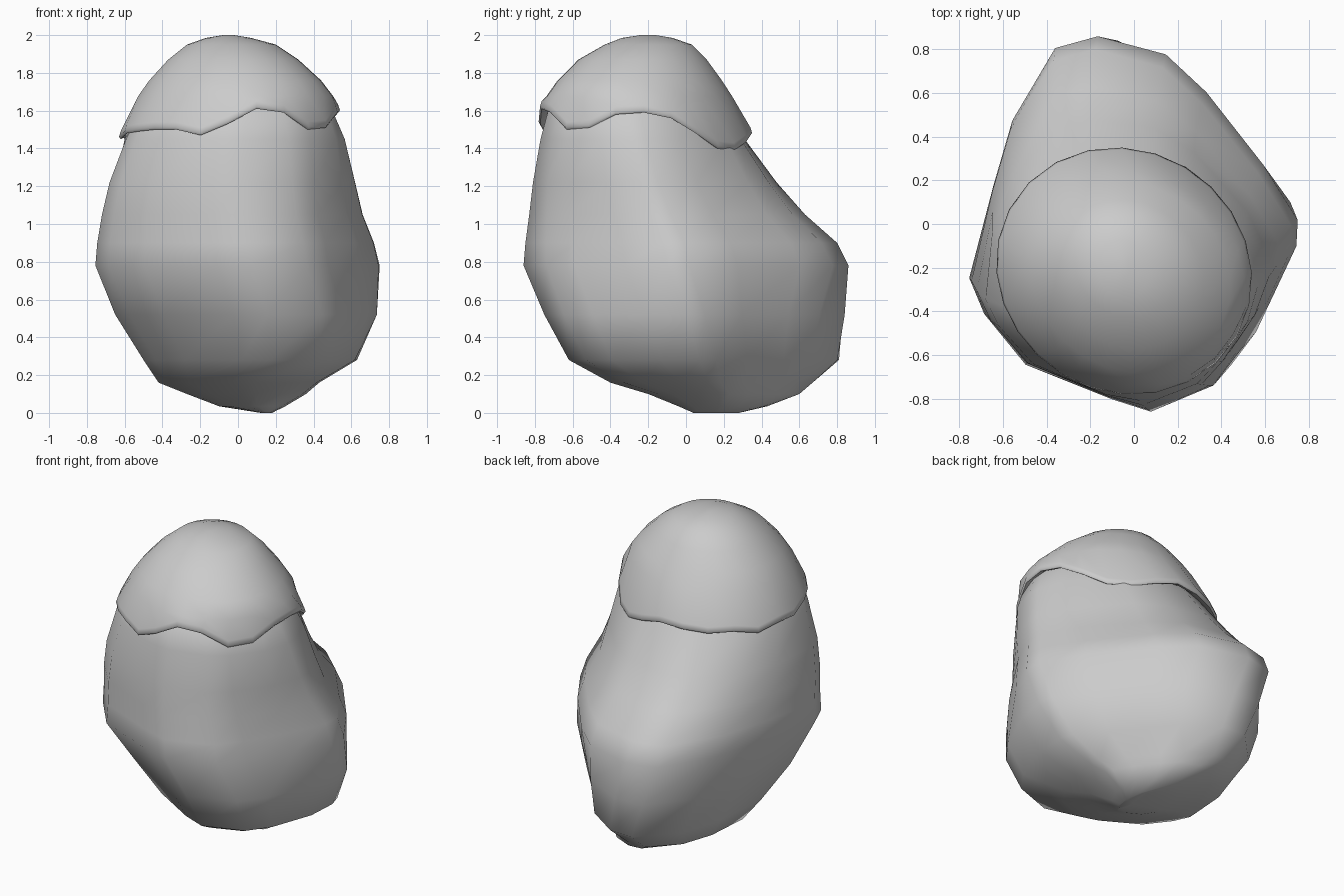
import bpy, bmesh, math

if "Cube" in bpy.data.objects:
    bpy.data.objects.remove(bpy.data.objects["Cube"])

def build(name, rings, angle):
    """Loft closed rings of equal length, cap both ends, shade smooth."""
    bm = bmesh.new()
    loops = [[bm.verts.new(p) for p in r] for r in rings]
    n = len(loops[0])
    for a, b in zip(loops, loops[1:]):
        for i in range(n):
            j = (i + 1) % n
            bm.faces.new((a[i], a[j], b[j], b[i]))
    bm.faces.new(loops[0])
    bm.faces.new(loops[-1])
    bmesh.ops.recalc_face_normals(bm, faces=bm.faces)
    me = bpy.data.meshes.new(name)
    bm.to_mesh(me)
    bm.free()
    ob = bpy.data.objects.new(name, me)
    bpy.context.collection.objects.link(ob)
    bpy.ops.object.select_all(action='DESELECT')
    ob.select_set(True)
    bpy.context.view_layer.objects.active = ob
    bpy.ops.object.shade_smooth_by_angle(angle=math.radians(angle))
    return ob

def fit(shape, x0, x1, y0, y1, skew=0, lean=0):
    """Stretch along the back-left diagonal by skew, swell the front-left
    corner by lean, then fit into the bounds."""
    pts = []
    for u, v in shape:
        a = math.atan2(v, u)
        k = 1 + skew * math.cos(2 * a - math.radians(270)) + lean * math.cos(a - math.radians(225))
        pts.append((u * k, v * k))
    us, vs = zip(*pts)
    a, b, c, d = min(us), max(us), min(vs), max(vs)
    return [(x0 + (u - a) / (b - a) * (x1 - x0), y0 + (v - c) / (d - c) * (y1 - y0))
            for u, v in pts]

# Boulder: irregular plan outline that rounds off towards top and bottom
plan = [(.75, .02), (.6, .28), (.34, .62), (.15, .79), (-.16, .86), (-.35, .80),
        (-.54, .47), (-.63, .18), (-.755, -.25), (-.69, -.42), (-.5, -.66),
        (-.1, -.81), (.08, -.86), (.36, -.73), (.47, -.58), (.63, -.32), (.74, -.1)]
# z, x0, x1, y0, y1, roundness, skew, lean
levels = [(0, .12, .18, .04, .28, .6, 0, 0), (.035, -.1, .25, -.04, .43, .5, .03, .05),
          (.1, -.27, .36, -.2, .6, .4, .08, .1), (.16, -.42, .43, -.4, .67, .4, .11, .14),
          (.28, -.5, .63, -.62, .81, .3, .14, .16), (.52, -.65, .735, -.75, .84, .1, .1, .1),
          (.78, -.755, .75, -.86, .86, 0, .02, 0), (.9, -.745, .72, -.85, .8, .05, .03, 0),
          (1.05, -.72, .66, -.83, .63, .2, .03, 0), (1.22, -.68, .62, -.81, .48, .5, .03, 0),
          (1.45, -.6, .565, -.77, .31, .85, .03, 0), (1.6, -.54, .5, -.73, .21, 1, .03, 0),
          (1.7, -.42, .4, -.6, .12, 1, .03, 0)]
rings = []
for z, x0, x1, y0, y1, t, skew, lean in levels:
    shape = []
    for x, y in plan:
        u, v = x / .755, y / .86
        k = 1 - t + t / math.hypot(u, v)
        shape.append((u * k, v * k))
    rings.append([(x, y, z) for x, y in fit(shape, x0, x1, y0, y1, skew, lean)])
build("boulder", rings, 50)

# Snow cap: dome with a wavy drooping rim and a thin turned-in lip
rim = [1.59, 1.56, 1.48, 1.40, 1.39, 1.43, 1.47, 1.46, 1.45, 1.46, 1.43, 1.46,
       1.45, 1.48, 1.49, 1.50, 1.50, 1.47, 1.53, 1.61, 1.59, 1.50, 1.51, 1.58]
n = len(rim)
circle = [(math.cos(2 * math.pi * i / n), math.sin(2 * math.pi * i / n)) for i in range(n)]
dome = [(2.0, -.08, -.02, -.24, -.16), (1.985, -.17, .07, -.34, -.07),
        (1.95, -.27, .2, -.43, .03), (1.87, -.37, .32, -.57, .11),
        (1.76, -.47, .44, -.68, .19), (1.675, -.53, .505, -.74, .245)]
rings = [[(x, y, z) for x, y in fit(circle, *b, .05)] for z, *b in dome]
for dz, s in ((.04, .985), (.012, 1), (0, .985), (.01, .94), (.05, .86)):
    cx, cy, rx, ry = -.045, -.215, .585 * s, .565 * s
    edge = fit(circle, cx - rx, cx + rx, cy - ry, cy + ry, .035, -.02)
    rings.append([(x, y, h + dz) for (x, y), h in zip(edge, rim)])
build("snow_cap", rings, 60)
